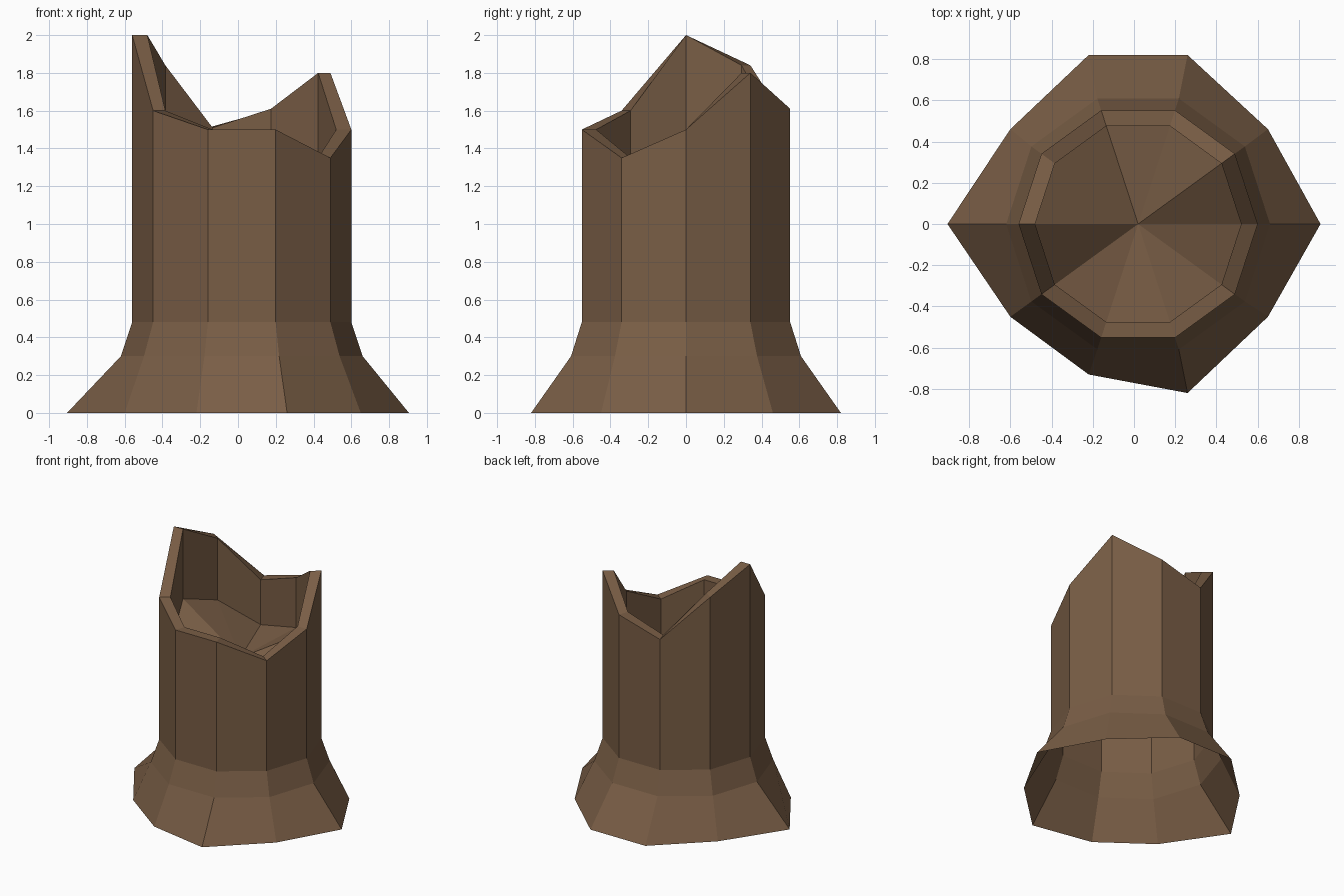
import bpy, bmesh, math

if "Cube" in bpy.data.objects:
    bpy.data.objects.remove(bpy.data.objects["Cube"])

N, CX = 10, 0.02

bark = bpy.data.materials.new("brown bark")
bark.diffuse_color = (0.19, 0.11, 0.06, 1)
bark.use_nodes = True
bark.node_tree.nodes["Principled BSDF"].inputs["Base Color"].default_value = bark.diffuse_color

# Jagged rim heights, counter-clockwise from +x
rim = [1.50, 1.80, 1.61, 1.51, 1.84, 2.00, 1.60, 1.50, 1.50, 1.35]
# Uneven root flare on the ground
foot = [(.905, 0), (.65, .46), (.26, .82), (-.22, .82), (-.60, .46),
        (-.905, 0), (-.60, -.45), (-.22, -.73), (.26, -.82), (.65, -.45)]

bm = bmesh.new()


def ring(radius, heights):
    return [bm.verts.new((CX + radius * math.cos(math.tau * k / N),
                          radius * math.sin(math.tau * k / N), heights[k]))
            for k in range(N)]


def bridge(a, b):
    for k in range(N):
        j = (k + 1) % N
        bm.faces.new((a[k], a[j], b[j], b[k]))


# Flare, trunk, rim and hollow as one chain of rings
rings = [[bm.verts.new((x, y, 0)) for x, y in foot],
         ring(0.64, [0.30] * N),
         ring(0.58, [0.48] * N),
         ring(0.58, rim),
         ring(0.50, rim),
         ring(0.50, [0.25 + 0.6 * h for h in rim])]
for lower, upper in zip(rings, rings[1:]):
    bridge(lower, upper)

# Sunken floor of the hollow, fanned to the middle
centre = bm.verts.new((CX, 0, 1.12))
for k in range(N):
    bm.faces.new((rings[-1][k], rings[-1][(k + 1) % N], centre))

mesh = bpy.data.meshes.new("hollow_stump")
bm.to_mesh(mesh)
bm.free()
mesh.materials.append(bark)
stump = bpy.data.objects.new("hollow_stump", mesh)
bpy.context.collection.objects.link(stump)
